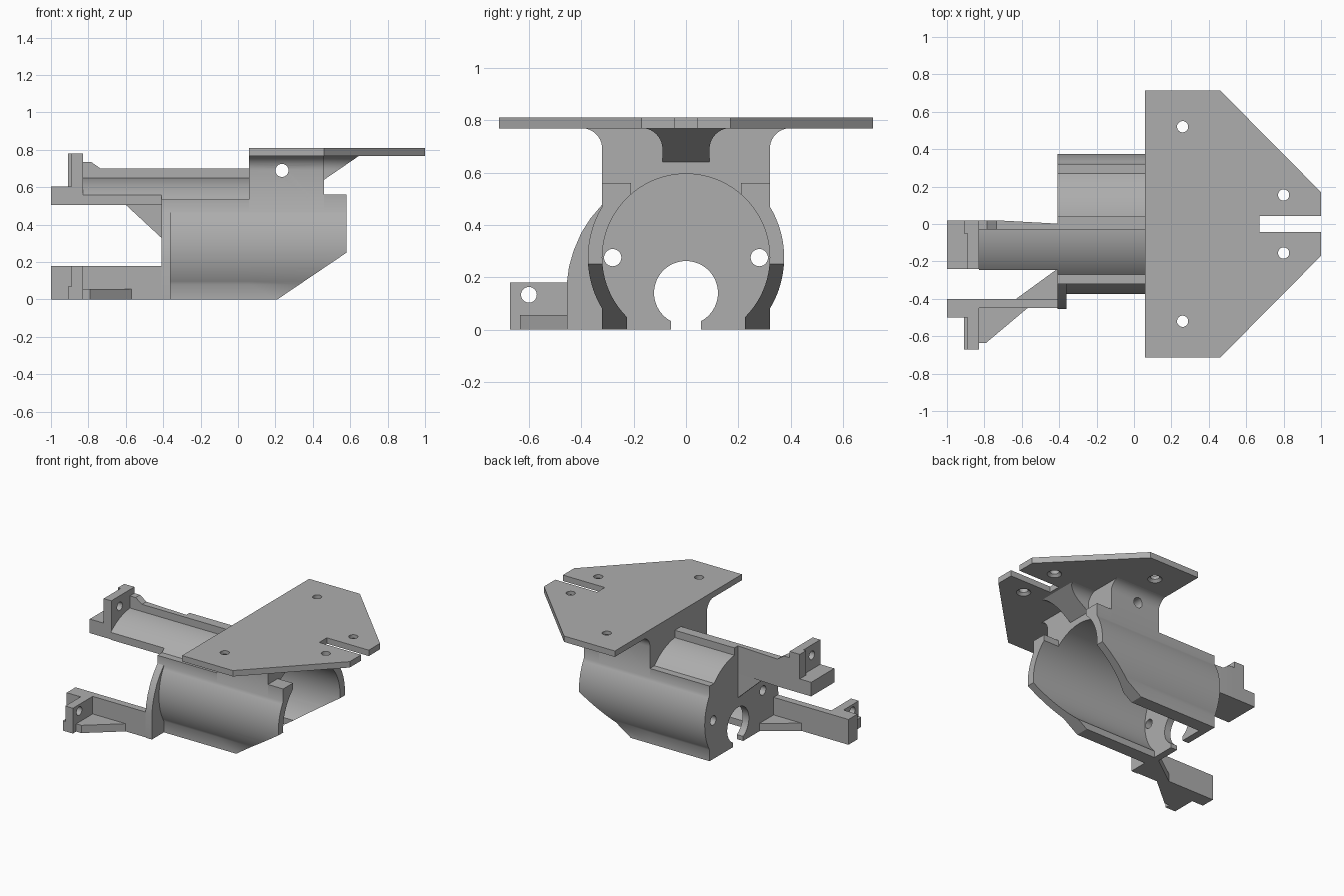
import bpy, bmesh
from math import radians, sin, cos, acos, degrees
from mathutils import Matrix

if "Cube" in bpy.data.objects:
    bpy.data.objects.remove(bpy.data.objects["Cube"], do_unlink=True)

grey = bpy.data.materials.new("plain grey")
grey.use_nodes = True
colour = (0.42, 0.42, 0.42, 1)
grey.diffuse_color = colour
grey.node_tree.nodes["Principled BSDF"].inputs["Base Color"].default_value = colour

AXIS_Z, R_OUT, R_IN, HALF = 0.275, 0.375, 0.32, 0.32


def finish(name, bm):
    bmesh.ops.recalc_face_normals(bm, faces=bm.faces)
    mesh = bpy.data.meshes.new(name)
    bm.to_mesh(mesh)
    bm.free()
    mesh.materials.append(grey)
    ob = bpy.data.objects.new(name, mesh)
    bpy.context.collection.objects.link(ob)
    return ob


def prism(name, pts, axis, a, b):
    """Extrude a flat outline along one axis from a to b."""
    place = {"x": lambda p, t: (t, p[0], p[1]),
             "y": lambda p, t: (p[0], t, p[1]),
             "z": lambda p, t: (p[0], p[1], t)}[axis]
    bm = bmesh.new()
    rings = [[bm.verts.new(place(p, t)) for p in pts] for t in (a, b)]
    bm.faces.new(rings[0])
    bm.faces.new(rings[1])
    for i in range(len(pts)):
        j = (i + 1) % len(pts)
        bm.faces.new((rings[0][i], rings[0][j], rings[1][j], rings[1][i]))
    return finish(name, bm)


def box(name, x, y, z):
    return prism(name, [(x[0], y[0]), (x[1], y[0]), (x[1], y[1]), (x[0], y[1])], "z", *z)


def rod(axis, centre, r, r2=None, depth=0.4, sides=32):
    bm = bmesh.new()
    turn = {"x": Matrix.Rotation(radians(90), 4, "Y"),
            "y": Matrix.Rotation(radians(90), 4, "X"), "z": Matrix()}[axis]
    bmesh.ops.create_cone(bm, cap_ends=True, segments=sides, radius1=r,
                          radius2=r if r2 is None else r2, depth=depth,
                          matrix=Matrix.Translation(centre) @ turn)
    return finish("cutter", bm)


def cut(ob, *cutters):
    for c in cutters:
        mod = ob.modifiers.new("cut", "BOOLEAN")
        mod.operation, mod.solver, mod.object = "DIFFERENCE", "EXACT", c
        bpy.context.view_layer.objects.active = ob
        bpy.ops.object.modifier_apply(modifier=mod.name)
        bpy.data.objects.remove(c, do_unlink=True)
    return ob


def arc(cy, cz, r, start, end, n):
    return [(cy + r * cos(radians(start + (end - start) * i / n)),
             cz + r * sin(radians(start + (end - start) * i / n))) for i in range(n + 1)]


def mirrored(half):
    return half + [(-y, z) for y, z in reversed(half)]


# Outlines of the tubular body
side = degrees(acos(HALF / R_OUT))
shoulder = degrees(acos(0.27 / R_OUT))
lower = [(HALF, 0)] + arc(0, AXIS_Z, R_OUT, -side, side, 20)
tube = mirrored(lower + [(HALF, 0.535)] + arc(0, AXIS_Z, R_OUT, shoulder, 89, 14))
neck = mirrored(lower + arc(HALF + 0.08, 0.69, 0.08, 180, 90, 10))
lip = mirrored(lower + [(HALF, 0.56)])


def bore(ob):
    return cut(ob, rod("x", (0.1, 0, AXIS_Z), R_IN, depth=1.2, sides=96),
               box("cutter", (-0.6, 0.8), (-0.225, 0.225), (-0.1, 0.12)))


def chamfer(ob):
    return cut(ob, prism("cutter", [(0.062, -0.1), (0.728, 0.35), (0.728, -0.1)], "y", -1, 1))


# Body sections
rear_tube = bore(prism("rear_tube", tube, "x", -0.36, 0.06))
neck_block = chamfer(bore(prism("neck_block", neck, "x", 0.06, 0.46)))
cut(neck_block, rod("y", (0.235, 0, 0.69), 0.035, depth=2))
front_lip = chamfer(bore(prism("front_lip", lip, "x", 0.46, 0.58)))
cut(front_lip, box("cutter", (0.4, 0.7), (-0.21, 0.21), (0.4, 0.7)))

# End wall with keyhole and screw holes
end_wall = cut(prism("end_wall", tube, "x", -0.41, -0.36),
               rod("x", (-0.385, 0, 0.14), 0.122, sides=64),
               box("cutter", (-0.5, -0.3), (-0.058, 0.058), (-0.1, 0.1)),
               *[rod("x", (-0.385, s * 0.28, AXIS_Z), 0.033) for s in (-1, 1)])
prism("end_flange", [(-0.318, 0), (-0.455, 0), (-0.455, 0.18), (-0.447, 0.24), (-0.43, 0.3),
                     (-0.4, 0.37), (-0.365, 0.425), (-0.318, 0.48)], "x", -0.41, -0.36)

# Mounting plate with slot and countersunk holes
half_plate = [(0.06, 0.715), (0.46, 0.715), (1, 0.17), (1, 0.043), (0.67, 0.043)]
plate = prism("mounting_plate", half_plate + [(x, -y) for x, y in reversed(half_plate)],
              "z", 0.768, 0.81)
for x, y in ((0.26, 0.52), (0.8, 0.155)):
    for s in (-1, 1):
        cut(plate, rod("z", (x, s * y, 0.79), 0.03),
            rod("z", (x, s * y, 0.775), 0.055, 0.025, depth=0.03))

# Gusset beneath the plate
gusset = prism("plate_gusset", mirrored([(0.09, 0.6)] + arc(0.17, 0.69, 0.08, 180, 90, 10)),
               "x", 0.46, 0.66)
cut(gusset, prism("cutter", [(0.3, 0.53), (0.46, 0.64), (0.65, 0.77), (0.8, 0.873),
                             (0.8, 0.5)], "y", -0.5, 0.5))

# Upper arm: curved shelf, upright wall, web and end bracket
top_arc = [p for p in arc(0, AXIS_Z, R_OUT, 90, 131, 12)]
prism("upper_arm_shelf", top_arc + [(top_arc[-1][0], 0.505), (0, 0.505)], "x", -0.83, -0.41)
prism("upper_arm_wall", [(-0.83, -0.03), (-0.83, 0.02), (-0.74, 0.02), (-0.41, 0.002),
                         (-0.41, -0.03)], "z", 0.505, 0.70)
box("upper_rail", (-0.41, 0.06), (-0.03, 0.04), (0.61, 0.70))
prism("upper_arm_ramp", [(-0.83, 0.69), (-0.83, 0.735), (-0.785, 0.735), (-0.735, 0.70),
                         (-0.735, 0.69)], "y", -0.03, 0.02)
prism("upper_arm_web", [(-0.6, 0.506), (-0.41, 0.33), (-0.41, 0.506)], "y", -0.03, 0.002)
box("upper_foot", (-1, -0.91), (-0.24, 0.02), (0.505, 0.605))
cut(box("upper_bracket", (-0.91, -0.83), (-0.24, 0.02), (0.505, 0.78)),
    box("cutter", (-0.95, -0.89), (-0.3, -0.05), (0.605, 0.9)),
    rod("x", (-0.87, -0.145, 0.705), 0.03))

# Lower arm: strut, flat gussets and end bracket
box("lower_arm", (-0.91, -0.41), (-0.45, -0.4), (0, 0.18))
box("lower_foot", (-1, -0.91), (-0.5, -0.4), (0, 0.18))
cut(box("lower_bracket", (-0.91, -0.83), (-0.672, -0.4), (0, 0.18)),
    box("cutter", (-0.95, -0.89), (-0.8, -0.5), (0.07, 0.3)),
    rod("x", (-0.87, -0.6, 0.133), 0.03))
prism("lower_outer_gusset", [(-0.83, -0.45), (-0.83, -0.635), (-0.79, -0.635), (-0.57, -0.45)],
      "z", 0, 0.055)
prism("lower_inner_gusset", [(-0.63, -0.4), (-0.41, -0.4), (-0.41, -0.24)], "z", 0, 0.055)

# Smooth the round surfaces, keep the edges sharp
bpy.ops.object.select_all(action="DESELECT")
for ob in bpy.context.collection.objects:
    if ob.type == "MESH" and ob.data.materials and ob.data.materials[0] == grey:
        ob.select_set(True)
        bpy.context.view_layer.objects.active = ob
bpy.ops.object.shade_smooth_by_angle(angle=radians(30))
